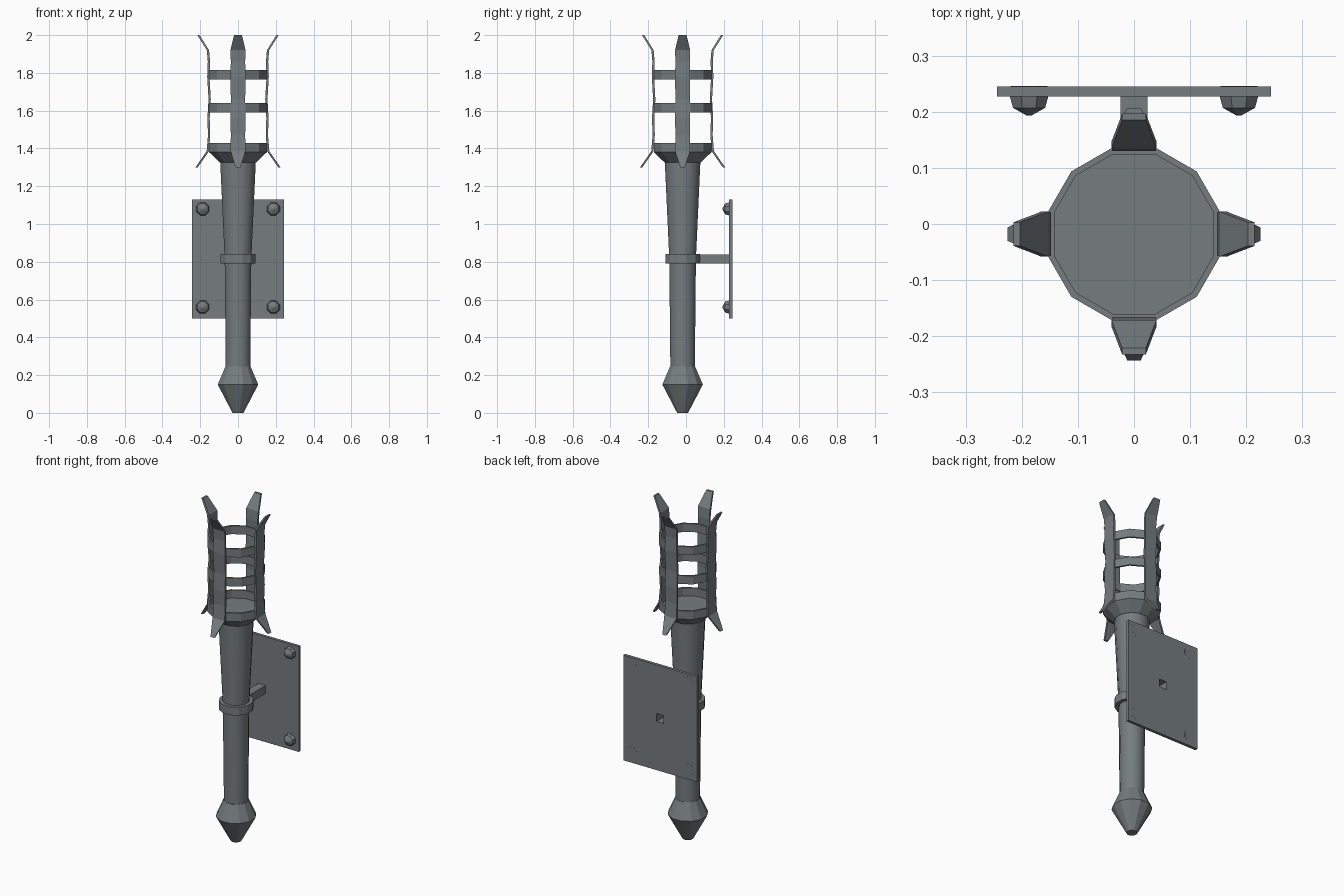
import bpy, bmesh, math
from mathutils import Matrix, Vector

if "Cube" in bpy.data.objects:
    bpy.data.objects.remove(bpy.data.objects["Cube"])

CY = -0.018           # y of the torch axis
SIDES = 12
iron = bpy.data.materials.new("grey iron")
iron.diffuse_color = (0.18, 0.205, 0.213, 1)
iron.use_nodes = True
iron.node_tree.nodes["Principled BSDF"].inputs["Base Color"].default_value = iron.diffuse_color


def finish(name, bm):
    bmesh.ops.recalc_face_normals(bm, faces=bm.faces)
    me = bpy.data.meshes.new(name)
    bm.to_mesh(me)
    bm.free()
    ob = bpy.data.objects.new(name, me)
    bpy.context.collection.objects.link(ob)
    me.materials.append(iron)
    return ob


def lathe(name, profile, sides=SIDES, closed=False, mat=Matrix.Translation((0, CY, 0))):
    """Turn (radius, height) points about z; closed joins the last ring to the first."""
    bm = bmesh.new()
    rings = []
    for r, z in profile:
        angs = [(i + 0.5) * math.tau / sides for i in range(sides)]
        rings.append([bm.verts.new(mat @ Vector((r * math.cos(a), r * math.sin(a), z)))
                      for a in angs])
    pairs = list(zip(rings, rings[1:]))
    if closed:
        pairs.append((rings[-1], rings[0]))
    else:
        bm.faces.new(rings[0])
        bm.faces.new(rings[-1])
    for a, b in pairs:
        for i in range(sides):
            j = (i + 1) % sides
            bm.faces.new((a[i], a[j], b[j], b[i]))
    return finish(name, bm)


def box(name, lo, hi):
    bm = bmesh.new()
    bmesh.ops.create_cube(bm, size=1)
    for v in bm.verts:
        v.co = [l + (c + 0.5) * (h - l) for c, l, h in zip(v.co, lo, hi)]
    return finish(name, bm)


# handle: tapered pole, smooth shaded
pole = lathe("handle", [(0.067, 0.23), (0.073, 0.815), (0.098, 1.34)])
bpy.context.view_layer.objects.active = pole
pole.select_set(True)
bpy.ops.object.shade_smooth_by_angle(angle=math.radians(35))
pole.select_set(False)

# pommel and cup
lathe("pommel", [(0.03, 0), (0.111, 0.15), (0.069, 0.245)])
lathe("cup", [(0.098, 1.325), (0.158, 1.38), (0.158, 1.43),
              (0.147, 1.43), (0.147, 1.382)])

# basket hoops and mounting collar
for i, (lo, hi) in enumerate([(1.59, 1.64), (1.765, 1.815)]):
    lathe(f"basket_hoop_{i + 1}", [(0.147, lo), (0.158, lo), (0.158, hi), (0.147, hi)],
          closed=True)
lathe("collar", [(0.07, 0.79), (0.095, 0.79), (0.095, 0.84), (0.07, 0.84)], closed=True)

# prongs: (outer radius, height, half width) swept as a flat, slightly hammered strip
PRONG = [(0.225, 1.30, 0.012), (0.166, 1.385, 0.040), (0.159, 1.47, 0.038),
         (0.162, 1.56, 0.040), (0.156, 1.66, 0.038), (0.163, 1.78, 0.040),
         (0.160, 1.86, 0.038), (0.165, 1.92, 0.040), (0.215, 2.0, 0.021)]
for k in range(4):
    bm = bmesh.new()
    mat = Matrix.Translation((0, CY, 0)) @ Matrix.Rotation(k * math.pi / 2, 4, 'Z')
    rows = [[bm.verts.new(mat @ Vector(p)) for p in
             ((r, -w, z), (r, w, z), (r - 0.012, w, z), (r - 0.012, -w, z))]
            for r, z, w in PRONG]
    for a, b in zip(rows, rows[1:]):
        for i in range(4):
            j = (i + 1) % 4
            bm.faces.new((a[i], a[j], b[j], b[i]))
    bm.faces.new(rows[0])
    bm.faces.new(rows[-1])
    finish(f"prong_{k + 1}", bm)

# wall plate with a square socket behind the arm
plate = box("wall_plate", (-0.244, 0.227, 0.5), (0.244, 0.245, 1.13))
cutter = box("socket_cutter", (-0.024, 0.2, 0.791), (0.024, 0.3, 0.839))
cutter.hide_render = True
cutter.hide_set(True)
cut = plate.modifiers.new("socket", 'BOOLEAN')
cut.object = cutter
cut.solver = 'EXACT'

# arm: box open at the back
bm = bmesh.new()
bmesh.ops.create_cube(bm, size=1, matrix=Matrix.Translation((0, 0.1465, 0.815))
                      @ Matrix.Diagonal((0.048, 0.163, 0.048, 1)))
bmesh.ops.recalc_face_normals(bm, faces=bm.faces)
bmesh.ops.delete(bm, geom=[f for f in bm.faces if f.normal.y > 0.9], context='FACES_ONLY')
finish("arm", bm)

# rivets in the plate corners, heads facing the front
for x in (-0.187, 0.187):
    for z in (0.56, 1.08):
        lathe("rivet", [(0.036, -0.0185), (0.037, 0), (0.031, 0.02), (0.004, 0.034)], sides=8,
              mat=Matrix.Translation((x, 0.227, z)) @ Matrix.Rotation(math.pi / 2, 4, 'X'))
